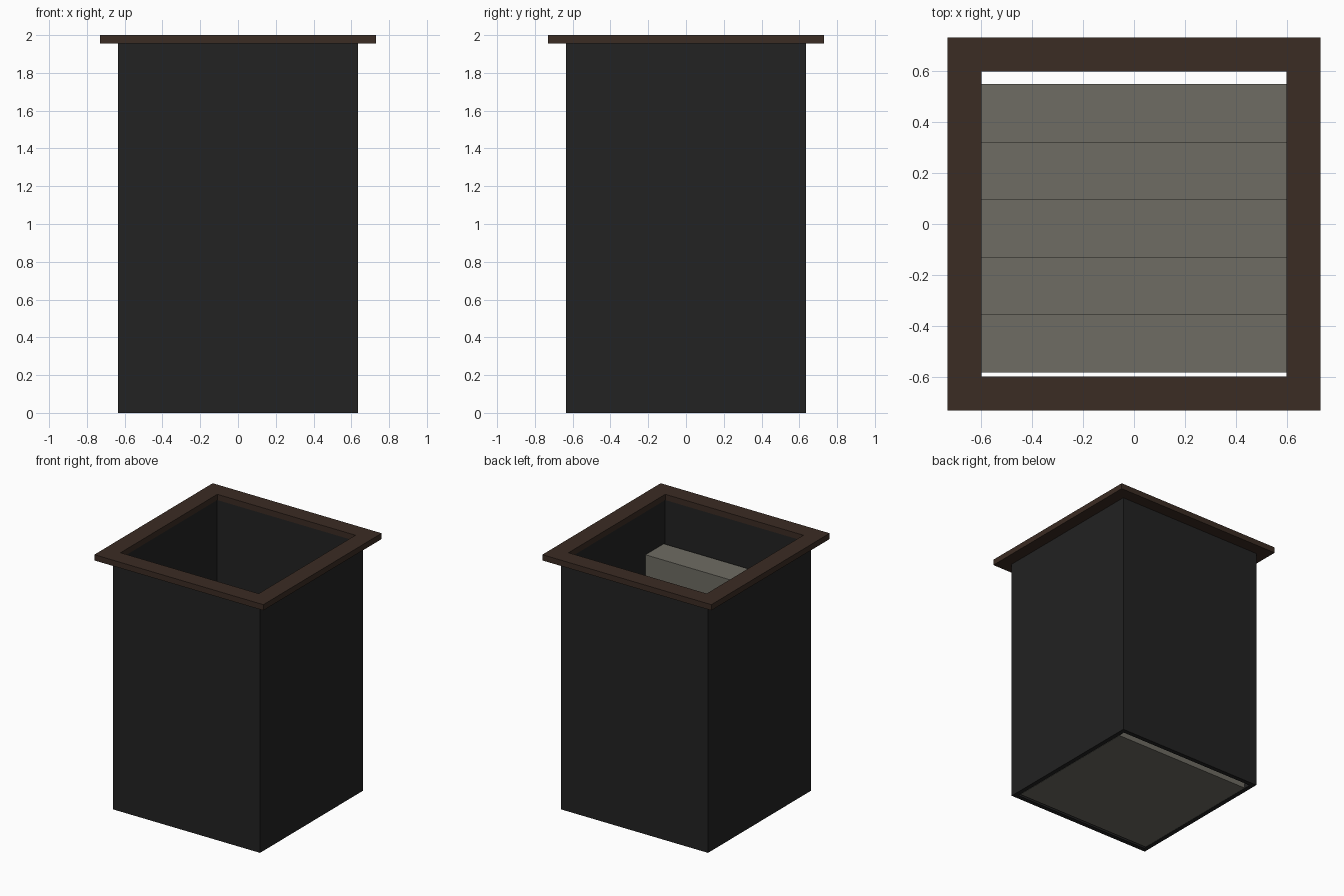
import bpy, bmesh

if "Cube" in bpy.data.objects:
    bpy.data.objects.remove(bpy.data.objects["Cube"])


def material(name, rgb):
    m = bpy.data.materials.new(name)
    m.diffuse_color = (*rgb, 1)
    m.use_nodes = True
    m.node_tree.nodes["Principled BSDF"].inputs["Base Color"].default_value = m.diffuse_color
    return m


def make_object(name, bm, mat):
    bmesh.ops.recalc_face_normals(bm, faces=bm.faces)
    mesh = bpy.data.meshes.new(name)
    bm.to_mesh(mesh)
    bm.free()
    mesh.materials.append(mat)
    obj = bpy.data.objects.new(name, mesh)
    bpy.context.collection.objects.link(obj)
    return obj


def square_tube(name, outer, inner, z0, z1, mat):
    """Open square tube: four mitred sides between two half-widths."""
    bm = bmesh.new()
    corners = [(-1, -1), (1, -1), (1, 1), (-1, 1)]
    section = [(outer, z0), (outer, z1), (inner, z1), (inner, z0)]
    rings = [[bm.verts.new((sx * r, sy * r, z)) for r, z in section]
             for sx, sy in corners]
    for i in range(4):
        a, b = rings[i], rings[(i + 1) % 4]
        for j in range(4):
            k = (j + 1) % 4
            bm.faces.new((a[j], b[j], b[k], a[k]))
    return make_object(name, bm, mat)


def staircase(name, half_width, y_low, y_high, height, steps, mat):
    """Solid stair: stepped side profile extruded across x."""
    run, rise = (y_high - y_low) / steps, height / steps
    profile = [(y_low, 0)]
    for i in range(steps):
        profile += [(y_low + i * run, (i + 1) * rise),
                    (y_low + (i + 1) * run, (i + 1) * rise)]
    profile.append((y_high, 0))
    bm = bmesh.new()
    side = bm.faces.new([bm.verts.new((-half_width, y, z)) for y, z in profile])
    grown = bmesh.ops.extrude_face_region(bm, geom=[side])["geom"]
    bmesh.ops.translate(bm, vec=(2 * half_width, 0, 0),
                        verts=[v for v in grown if isinstance(v, bmesh.types.BMVert)])
    return make_object(name, bm, mat)


charcoal = material("charcoal wall", (0.016, 0.016, 0.016))
brown = material("dark brown wood", (0.044, 0.025, 0.017))
stone = material("grey stone", (0.156, 0.15, 0.125))

# Shaft walls, open at top and bottom
square_tube("shaft_walls", 0.635, 0.6, 0.0, 1.955, charcoal)
# Flat frame around the opening
square_tube("top_frame", 0.73, 0.597, 1.955, 2.0, brown)
# Five steps climbing toward the front
staircase("stairs", 0.598, 0.547, -0.58, 1.62, 5, stone)
